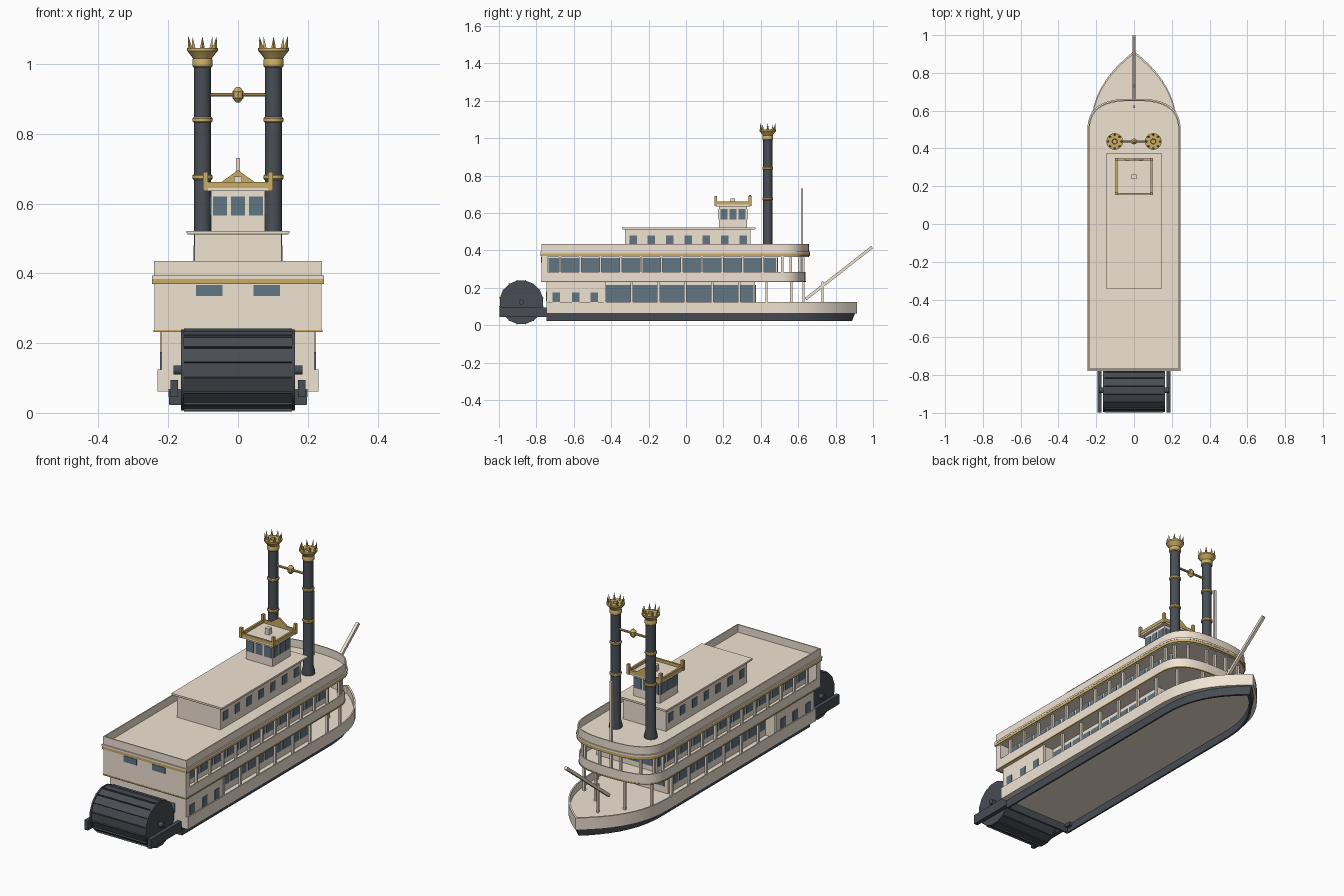
import bpy, bmesh
from math import sin, cos, pi
from mathutils import Vector, Matrix

if "Cube" in bpy.data.objects:
    bpy.data.objects.remove(bpy.data.objects["Cube"])

def mat(name, c):
    m = bpy.data.materials.new(name)
    m.diffuse_color = (*c, 1)
    m.use_nodes = True
    m.node_tree.nodes["Principled BSDF"].inputs["Base Color"].default_value = m.diffuse_color
    return m
CREAM = mat("cream", (0.87, 0.77, 0.65))
DARK = mat("charcoal", (0.065, 0.075, 0.09))
GOLD = mat("gold", (0.60, 0.42, 0.13))
GLASS = mat("glass", (0.12, 0.18, 0.23))

def finish(bm, name, m, smooth=False):
    bmesh.ops.recalc_face_normals(bm, faces=bm.faces)
    me = bpy.data.meshes.new(name)
    bm.to_mesh(me)
    bm.free()
    o = bpy.data.objects.new(name, me)
    bpy.context.collection.objects.link(o)
    me.materials.append(m)
    if smooth:
        bpy.ops.object.select_all(action='DESELECT')
        o.select_set(True)
        bpy.context.view_layer.objects.active = o
        bpy.ops.object.shade_smooth_by_angle(angle=0.6)
    return o

def boxes(name, m, items):
    """Boxes given as (x0,x1,y0,y1,z0,z1) joined in one object."""
    bm = bmesh.new()
    for x0, x1, y0, y1, z0, z1 in items:
        bmesh.ops.create_cube(bm, size=1, matrix=Matrix.Translation(
            ((x0+x1)/2, (y0+y1)/2, (z0+z1)/2)) @ Matrix.Diagonal((x1-x0, y1-y0, z1-z0, 1)))
    return finish(bm, name, m)

def both(items):
    return items + [(-b, -a, *r) for a, b, *r in items]

def rods(name, m, items, n=8):
    """Cylinders given as (start, end, radius)."""
    bm = bmesh.new()
    for a, b, r in items:
        a, b = Vector(a), Vector(b)
        M = (Matrix.Translation((a+b)/2) @ (b-a).to_track_quat('Z', 'Y').to_matrix().to_4x4()
             @ Matrix.Rotation(pi/n, 4, 'Z'))
        bmesh.ops.create_cone(bm, cap_ends=True, segments=n, radius1=r, radius2=r,
                              depth=(b-a).length, matrix=M)
    return finish(bm, name, m, True)

def lathe(name, m, profile, x, y, n=20):
    bm = bmesh.new()
    rings = [[bm.verts.new((x+r*cos(2*pi*i/n), y+r*sin(2*pi*i/n), z)) for i in range(n)]
             for r, z in profile]
    for a, b in zip(rings, rings[1:]):
        for i in range(n):
            bm.faces.new((a[i], a[(i+1) % n], b[(i+1) % n], b[i]))
    bm.faces.new(rings[0])
    bm.faces.new(rings[-1])
    return finish(bm, name, m, True)

def prism(name, m, bottom, z0, z1, top=None, inner=None):
    """Outline extruded in z; with an inner outline it becomes an open wall."""
    bm = bmesh.new()
    def ring(p, z):
        return [bm.verts.new((x, y, z)) for x, y in p]
    loops = [ring(bottom, z0), ring(top or bottom, z1)]
    if inner:
        loops += [ring(inner, z1), ring(inner, z0)]
        loops.append(loops[0])
    n = len(bottom)
    for a, b in zip(loops, loops[1:]):
        for i in range(n):
            bm.faces.new((a[i], a[(i+1) % n], b[(i+1) % n], b[i]))
    if not inner:
        bm.faces.new(loops[0])
        bm.faces.new(loops[1])
    return finish(bm, name, m, True)

def hull_line(w, yb, yf):
    half = [(w, yb)]
    for i in range(13):
        s = i/12
        half.append((w*(1-s**2.6), 0.45+(yf-0.45)*s))
    return half + [(-x, y) for x, y in reversed(half[:-1])]

def deck_line(w, yb, yf, ys=0.48, e=0.72):
    pts = [(w, yb)]
    for i in range(25):
        t = pi*i/24
        c = cos(t)
        pts.append((w*abs(c)**e*(1 if c > 0 else -1), ys+(yf-ys)*sin(t)**e))
    return pts + [(-w, yb)]

# Hull: open-bottomed dark skirt, cream deck and bulwark
prism("hull_lower", DARK, hull_line(0.197, -0.745, 0.888), 0.022, 0.068,
      top=hull_line(0.2, -0.745, 0.905), inner=hull_line(0.188, -0.735, 0.87))
prism("main_deck", CREAM, hull_line(0.229, -0.745, 0.91), 0.062, 0.085)
prism("hull_bulwark", CREAM, hull_line(0.231, -0.745, 0.915), 0.062, 0.125, inner=hull_line(0.225, -0.74, 0.902))

# Main deck cabins
boxes("engine_room", CREAM, [(-0.22, 0.22, -0.745, -0.437, 0.075, 0.24)])
boxes("engine_room_windows", GLASS, both(
    [(0.215, 0.223, y-0.02, y+0.02, 0.125, 0.175) for y in (-0.695, -0.59, -0.49)]
    + [(0.11, 0.155, -0.748, -0.74, 0.13, 0.18)]))
boxes("main_cabin", CREAM, [(-0.155, 0.155, -0.45, 0.37, 0.08, 0.24)])
boxes("main_cabin_windows", GLASS, both(
    [(0.15, 0.158, -0.428+0.144*k, min(-0.298+0.144*k, 0.36), 0.12, 0.215) for k in range(6)]
    + [(0.02, 0.135, 0.365, 0.373, 0.12, 0.215)]))

# Middle deck
prism("middle_deck", CREAM, deck_line(0.238, -0.77, 0.638), 0.235, 0.248)
prism("middle_railing", CREAM, deck_line(0.24, -0.772, 0.64), 0.237, 0.285, inner=deck_line(0.234, -0.766, 0.634))
prism("middle_deck_trim", GOLD, deck_line(0.242, -0.774, 0.642), 0.232, 0.238, inner=deck_line(0.236, -0.768, 0.636))
boxes("stern_wall", CREAM, [(-0.24, 0.24, -0.772, -0.74, 0.236, 0.375)])
boxes("stern_windows", GLASS, both([(0.045, 0.12, -0.775, -0.765, 0.335, 0.366)]))
boxes("middle_cabin", CREAM, [(-0.175, 0.175, -0.75, 0.49, 0.24, 0.37)])
boxes("middle_cabin_windows", GLASS, both(
    [(0.17, 0.178, max(-0.776+0.1085*k, -0.735), -0.68+0.1085*k, 0.275, 0.36) for k in range(11)]
    + [(0.17, 0.178, 0.418, 0.48, 0.275, 0.36)]
    + [(0.008, 0.08, 0.485, 0.493, 0.275, 0.36), (0.092, 0.165, 0.485, 0.493, 0.275, 0.36)]))

# Deck posts
def post_items(pts, z0, z1, r=0.006):
    return [(s*x-r, s*x+r, y-r, y+r, z0, z1) for x, y in pts for s in (-1, 1)]
boxes("lower_posts", CREAM, post_items(
    [(0.217, -0.434+0.144*k) for k in range(7)] + [(0.195, 0.563), (0.085, 0.628)], 0.08, 0.238))
boxes("upper_posts", CREAM, post_items(
    [(0.231, -0.674+0.1085*k) for k in range(11)] + [(0.227, 0.515), (0.207, 0.56), (0.16, 0.605), (0.06, 0.628)],
    0.245, 0.37))

# Roof deck with parapet and gold cornice
prism("roof_deck", CREAM, deck_line(0.238, -0.77, 0.65), 0.366, 0.395)
prism("roof_parapet", CREAM, deck_line(0.241, -0.772, 0.657), 0.366, 0.435, inner=deck_line(0.235, -0.766, 0.651))
prism("roof_cornice", CREAM, deck_line(0.247, -0.778, 0.663), 0.384, 0.394, inner=deck_line(0.237, -0.768, 0.65))
prism("roof_cornice_trim", GOLD, deck_line(0.246, -0.777, 0.662), 0.37, 0.384, inner=deck_line(0.237, -0.768, 0.65))

# Upper cabin on the roof
boxes("upper_cabin", CREAM, [(-0.125, 0.125, -0.325, 0.345, 0.39, 0.515)])
boxes("upper_cabin_roof", CREAM, [(-0.147, 0.147, -0.342, 0.372, 0.515, 0.522)])
boxes("upper_cabin_trim", GOLD, [(-0.145, 0.145, -0.34, 0.37, 0.511, 0.516)])
boxes("upper_cabin_windows", GLASS, both(
    [(0.12, 0.128, -0.283+0.098*k-0.02, -0.283+0.098*k+0.02, 0.435, 0.48) for k in range(7)]))

# Pilothouse
cy = 0.251
boxes("pilothouse", CREAM, [(-0.077, 0.077, cy-0.075, cy+0.075, 0.52, 0.64)])
win = []
for d in (-0.051, 0, 0.051):
    for s in (-1, 1):
        win.append((d-0.02, d+0.02, cy+s*0.075-0.003, cy+s*0.075+0.003, 0.566, 0.621))
        win.append((s*0.077-0.003, s*0.077+0.003, cy+d*0.95-0.019, cy+d*0.95+0.019, 0.566, 0.621))
boxes("pilothouse_windows", GLASS, win)
boxes("pilothouse_roof", CREAM, [(-0.096, 0.096, cy-0.094, cy+0.094, 0.636, 0.647)])
rail = []
for s in (-1, 1):
    rail += [(s*0.093-0.005, s*0.093+0.005, cy-0.096, cy+0.096, 0.645, 0.662),
             (-0.096, 0.096, cy+s*0.091-0.005, cy+s*0.091+0.005, 0.645, 0.662)]
    rail += [(s*0.093-0.007, s*0.093+0.007, cy+t*0.091-0.007, cy+t*0.091+0.007, 0.637, 0.69) for t in (-1, 1)]
boxes("pilothouse_rail", GOLD, rail)
boxes("roof_vent", CREAM, [(-0.012, 0.012, cy-0.012, cy+0.012, 0.645, 0.678)])
bm = bmesh.new()
tri = [[bm.verts.new((x, y, z)) for x, z in ((-0.05, 0.66), (0.05, 0.66), (0, 0.696))] for y in (cy+0.086, cy+0.096)]
for f in tri:
    bm.faces.new(f)
for i in range(3):
    j = (i+1) % 3
    bm.faces.new((tri[0][i], tri[0][j], tri[1][j], tri[1][i]))
finish(bm, "pilothouse_pediment", GOLD)

# Twin chimneys with gold rings and spiked crowns
for side, x in (("left", -0.102), ("right", 0.102)):
    y = 0.437
    lathe(side+"_chimney", DARK, [(0.032, 0.39), (0.032, 0.41), (0.0245, 0.44), (0.0245, 1.0)], x, y)
    for k, z in enumerate((0.676, 0.84)):
        lathe(f"{side}_chimney_ring_{k}", GOLD, [(0.025, z-0.008), (0.029, z-0.004), (0.029, z+0.004), (0.025, z+0.008)], x, y)
    lathe(side+"_crown", GOLD, [(0.025, 0.99), (0.029, 0.994), (0.029, 1.012), (0.027, 1.016), (0.034, 1.026),
                                (0.044, 1.038), (0.044, 1.046), (0.014, 1.046), (0.012, 1.02)], x, y)
    bm = bmesh.new()
    for i in range(8):
        a = 2*pi*i/8
        M = Matrix.Translation((x+0.038*cos(a), y+0.038*sin(a), 1.062)) @ Matrix.Rotation(a, 4, 'Z') @ Matrix.Rotation(0.15, 4, 'Y')
        bmesh.ops.create_cone(bm, cap_ends=True, segments=4, radius1=0.007, radius2=0, depth=0.036, matrix=M)
    finish(bm, side+"_crown_spikes", GOLD)
rods("chimney_crossbar", GOLD, [((-0.08, 0.437, 0.912), (0.08, 0.437, 0.912), 0.006)])
lathe("crossbar_ornament", GOLD, [(0.005, 0.89), (0.016, 0.902), (0.016, 0.922), (0.005, 0.934)], 0, 0.437, 8).data.shade_flat()

# Bow pole, boom and boom post
rods("flagpole", CREAM, [((0, 0.62, 0.24), (0, 0.62, 0.73), 0.009)], 4)
rods("boom", CREAM, [((0, 0.64, 0.14), (0, 0.995, 0.418), 0.011)], 4)
rods("boom_post", CREAM, [((0, 0.73, 0.08), (0, 0.73, 0.235), 0.007)], 4)

# Stern paddle wheel
c = Vector((0, -0.88, 0.123))
rods("paddle_drum", DARK, [(c-Vector((0.155, 0, 0)), c+Vector((0.155, 0, 0)), 0.114)], 16).data.shade_flat()
rods("paddle_rims", DARK, [(c+Vector((s*0.155, 0, 0)), c+Vector((s*0.163, 0, 0)), 0.118) for s in (-1, 1)], 16)
rods("paddle_axle", DARK, [(c-Vector((0.185, 0, 0)), c+Vector((0.185, 0, 0)), 0.014)], 12)
bm = bmesh.new()
for i in range(16):
    M = Matrix.Translation(c) @ Matrix.Rotation(2*pi*(i+0.5)/16, 4, 'X') @ Matrix.Translation((0, 0, 0.112)) @ Matrix.Diagonal((0.31, 0.004, 0.018, 1))
    bmesh.ops.create_cube(bm, size=1, matrix=M)
finish(bm, "paddle_blades", DARK)
boxes("paddle_arms", DARK, both([(0.172, 0.193, -0.997, -0.7, 0.045, 0.095)]))
